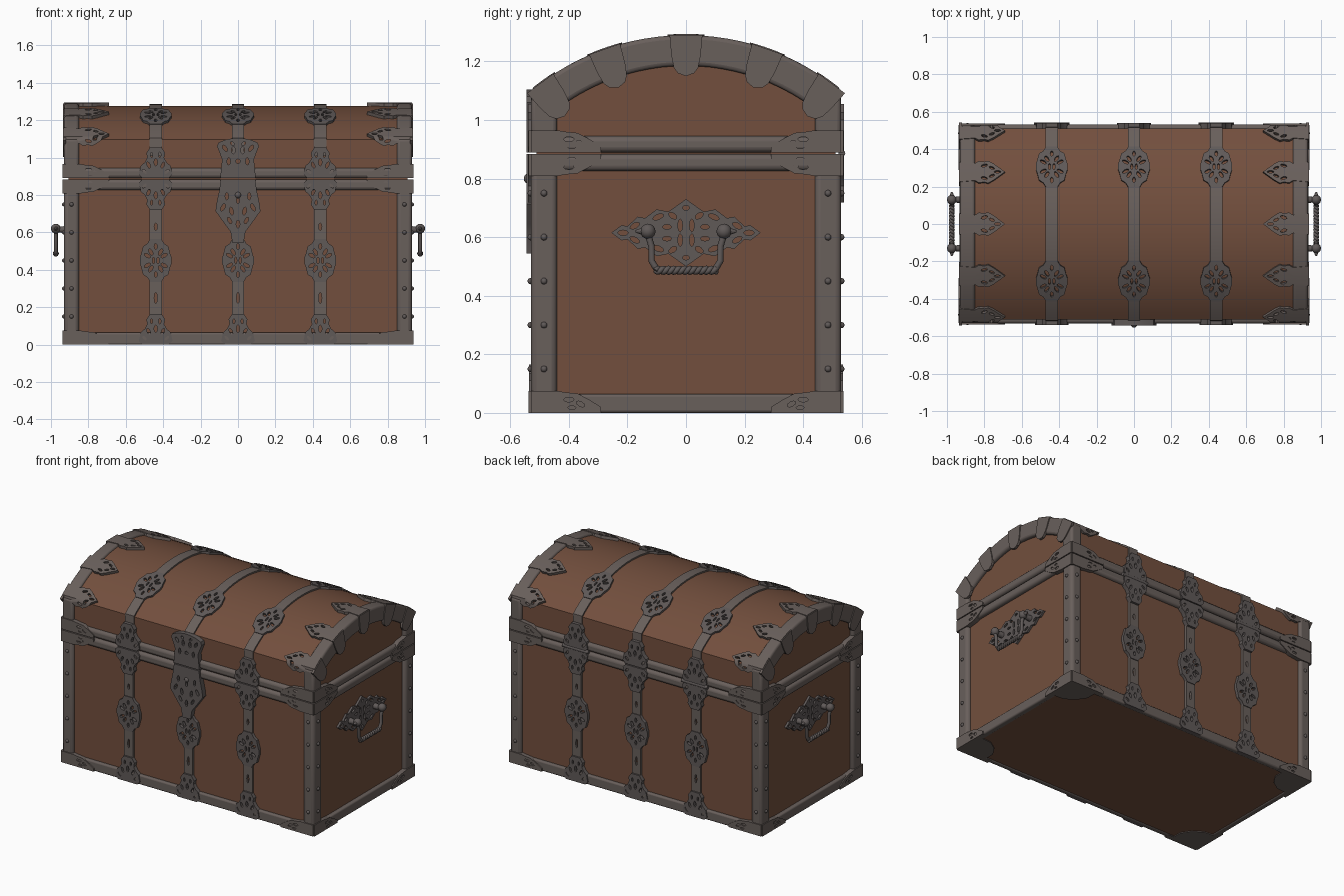
import bpy, bmesh, math
from mathutils import Vector, Matrix

cube = bpy.data.objects.get("Cube")
if cube:
    bpy.data.objects.remove(cube)


def material(name, r, g, b):
    m = bpy.data.materials.new(name)
    m.use_nodes = True
    m.diffuse_color = (r, g, b, 1)
    m.node_tree.nodes["Principled BSDF"].inputs["Base Color"].default_value = (r, g, b, 1)
    return m


WOOD = material("brown wood", .17, .078, .047)
IRON = material("grey iron", .14, .115, .105)
DARK = material("dark iron", .115, .1, .097)
X, Y, Z = Vector((1, 0, 0)), Vector((0, 1, 0)), Vector((0, 0, 1))
HX, HY, WX, WY = .93, .53, .905, .51      # half sizes of the ironwork and the wood
SEAM, RIM, RAIL = .887, .058, .065
R, CZ, WR = .834, .456, .82               # lid arch radius, centre height, wood radius
EDGE = WR * math.asin(WY / WR)            # arc length from crown to lid shoulder


def finish(name, bm, mat, bevel=0):
    bmesh.ops.recalc_face_normals(bm, faces=bm.faces)
    me = bpy.data.meshes.new(name)
    bm.to_mesh(me)
    bm.free()
    me.materials.append(mat)
    ob = bpy.data.objects.new(name, me)
    bpy.context.collection.objects.link(ob)
    if bevel:
        mod = ob.modifiers.new("rounded edges", "BEVEL")
        mod.width, mod.segments, mod.limit_method = bevel, 3, "ANGLE"
        mod.angle_limit = math.radians(40)
    return ob


def box(name, lo, hi, mat=IRON, bevel=.012):
    bm = bmesh.new()
    lo, hi = Vector(lo), Vector(hi)
    size = [abs(c) for c in hi - lo]
    bmesh.ops.create_cube(bm, size=1, matrix=Matrix.Translation((lo + hi) / 2) @ Matrix.Diagonal((*size, 1)))
    return finish(name, bm, mat, bevel)


def prism(name, pts, x0, x1, mat, bevel=0):
    bm = bmesh.new()
    face = bm.faces.new([bm.verts.new((x0, y, z)) for y, z in pts])
    new = bmesh.ops.extrude_face_region(bm, geom=[face])["geom"]
    bmesh.ops.translate(bm, verts=[v for v in new if isinstance(v, bmesh.types.BMVert)], vec=X * (x1 - x0))
    return finish(name, bm, mat, bevel)


def arc(r, a, n=24):
    return [(r * math.sin(t), CZ + r * math.cos(t)) for t in (a * (2 * i / n - 1) for i in range(n + 1))]


def ball(name, c, r, mat=DARK):
    bm = bmesh.new()
    bmesh.ops.create_uvsphere(bm, u_segments=12, v_segments=8, radius=r, matrix=Matrix.Translation(c))
    return finish(name, bm, mat)


def rod(name, a, b, r0, r1, mat=DARK):
    bm = bmesh.new()
    a, b = Vector(a), Vector(b)
    turn = (b - a).to_track_quat("Z", "Y").to_matrix().to_4x4()
    bmesh.ops.create_cone(bm, cap_ends=True, segments=12, radius1=r0, radius2=r1, depth=(b - a).length,
                          matrix=Matrix.Translation((a + b) / 2) @ turn)
    return finish(name, bm, mat)


def wire(name, pts, r):
    cu = bpy.data.curves.new(name, "CURVE")
    cu.dimensions, cu.bevel_depth, cu.bevel_resolution, cu.use_fill_caps = "3D", r, 2, True
    sp = cu.splines.new("POLY")
    sp.points.add(len(pts) - 1)
    for p, q in zip(sp.points, pts):
        p.co = (*q, 1)
    cu.materials.append(DARK)
    bpy.context.collection.objects.link(bpy.data.objects.new(name, cu))


# Placement of flat plates: on a wall, or wrapped over the lid and down its sides
def wall(o, u_dir, v_dir, n):
    return lambda u, v, h: Vector(o) + u_dir * u + v_dir * v + n * h


def lid_point(x, s, h):
    t = max(-EDGE, min(EDGE, s)) / WR
    if abs(s) > EDGE + 1e-4:
        side = math.copysign(1, s)
        return Vector((x, side * (WY + h), CZ + WR * math.cos(t) - (abs(s) - EDGE)))
    return Vector((x, (WR + h) * math.sin(t), CZ + (WR + h) * math.cos(t)))


def plate(name, prof, place, thick, holes=(), mat=DARK, half=False, bend=None):
    """Pierced plate; prof is (along, half width), holes are (along, across, long, short, turn)."""
    if half:
        loop = [(prof[0][0], 0)] + list(prof) + [(prof[-1][0], 0)]
    else:
        loop = list(prof) + [(u, -w) for u, w in reversed(prof) if w]
    loops = [loop]
    for u, v, a, b, turn in holes:
        for s in ((1, -1) if v and not half else (1,)):
            ring = [(a * math.cos(k * math.pi / 4), b * math.sin(k * math.pi / 4)) for k in range(8)]
            c, d = math.cos(turn * s), math.sin(turn * s)
            loops.append([(u + p * c - q * d, v * s + p * d + q * c) for p, q in ring])
    cu = bpy.data.curves.new(name, "CURVE")
    cu.dimensions, cu.fill_mode, cu.extrude = "2D", "BOTH", thick / 2
    for pts in loops:
        sp = cu.splines.new("POLY")
        sp.points.add(len(pts) - 1)
        for p, q in zip(sp.points, pts):
            p.co = (*q, 0, 1)
        sp.use_cyclic_u = True
    tmp = bpy.data.objects.new(name, cu)
    me = bpy.data.meshes.new_from_object(tmp)
    bm = bmesh.new()
    bm.from_mesh(me)
    bpy.data.objects.remove(tmp)
    bpy.data.curves.remove(cu)
    bpy.data.meshes.remove(me)
    bmesh.ops.remove_doubles(bm, verts=bm.verts, dist=1e-5)
    if bend:                               # extra cuts so the plate follows the arch
        axis, offset = bend
        for k in range(-14, 15):
            cut = max(-EDGE, min(EDGE, k * .05)) if abs(k) < 13 else k * .06
            bmesh.ops.bisect_plane(bm, geom=bm.verts[:] + bm.edges[:] + bm.faces[:],
                                   plane_co=axis * (cut - offset), plane_no=axis)
    for v in bm.verts:
        v.co = place(v.co.x, v.co.y, v.co.z + thick / 2)
    return finish(name, bm, mat)


# Ornament outlines and piercings
half_med = [(.115, .03), (.09, .045), (.075, .068), (.035, .078), (.015, .085)]
MEDAL = [(-u, w) for u, w in half_med] + half_med[::-1]
MEDAL_HOLES = [(.052 * math.cos(t), .052 * math.sin(t), .019, .009, t) for t in (math.pi * k / 6 for k in (1, 2, 4, 5))]
MEDAL_HOLES += [(s * .075, 0, .016, .008, 0) for s in (1, -1)] + [(0, .012, .018, .006, 0)]
FAN = [(0, .07), (.02, .09), (.065, .08), (.085, .058), (.11, .045), (.135, .05), (.165, .03)]
FAN_HOLES = [(.035, .06, .016, .008, .8), (.07, .038, .018, .008, .4), (.085, 0, .02, .009, 0), (.125, .022, .014, .006, 0)]
LEAF = [(0, .075), (.09, .075), (.12, .07), (.16, .066), (.2, .045), (.24, .02)]
LEAF_HOLES = [(.13, .045, .018, .008, 0), (.17, .03, .016, .008, -.5), (.14, .018, .014, .006, 0)]
FINGER = [(0, .055), (.08, .048), (.1, .06), (.13, .056), (.15, .062), (.18, .045), (.2, .03), (.24, 0)]
FINGER_HOLES = [(.13, .035, .018, .008, .3), (.17, .022, .016, .007, -.4), (.2, 0, .018, .007, 0)]
STRAP_W = .033

# Wooden chest and arched lid
box("body", (-WX, -WY, .005), (WX, WY, SEAM), WOOD, 0)
prism("lid", [(-WY, SEAM)] + arc(WR, EDGE / WR) + [(WY, SEAM)], -WX, WX, WOOD)

# Rims on both sides of the seam
for name, lo, hi in (("body_rim", SEAM - RIM - .003, SEAM - .003), ("lid_rim", SEAM + .003, SEAM + RIM)):
    box(name, (-HX - .002, -HY - .002, lo), (HX + .002, HY + .002, hi), bevel=.018)

# Bottom rails
for s in (1, -1):
    box("long_bottom_rail", (-HX, s * .495, 0), (HX, s * HY, RAIL), bevel=.01)
    box("short_bottom_rail", (s * .89, -HY, 0), (s * HX, HY, RAIL), bevel=.01)

# Corner posts, rivets and corner leaves
for sx in (1, -1):
    for sy in (1, -1):
        box("corner_post", (sx * .85, sy * .44, .003), (sx * HX, sy * HY, SEAM - .01), bevel=.02)
        box("lid_corner_post", (sx * .85, sy * .44, SEAM + .01), (sx * HX, sy * HY, 1.1), bevel=.015)
        for k in range(1, 6):
            ball("rivet", (sx * HX, sy * .485, .15 * k), .011)
            ball("rivet", (sx * .89, sy * HY, .15 * k), .011)
        for z, dz in ((SEAM - .003, -1), (SEAM + .003, 1), (0, 1)):
            plate("long_side_corner_leaf", LEAF, wall((sx * HX, sy * .5, z), X * -sx, Z * dz, Y * sy), .037,
                  LEAF_HOLES, IRON, True)
            plate("end_corner_leaf", LEAF, wall((sx * .9, sy * HY, z), Y * -sy, Z * dz, X * sx), .037,
                  LEAF_HOLES, IRON, True)
        plate("foot_plate", [(0, .2), (.1, .19), (.16, .15), (.2, .09)],
              wall((sx * HX, sy * HY, 0), X * -sx, Y * -sy, Z), .006, mat=IRON, half=True)

# Arched end bands with collars and fingers reaching over the lid
for sx in (1, -1):
    a = math.asin(HY / R)
    prism("end_arch", arc(R, a) + arc(R - .105, a)[::-1], sx * .85, sx * HX, IRON, .014)
    for t in (-.64, -.34, 0, .34, .64):
        out = Y * math.sin(t) + Z * math.cos(t)
        plate("arch_collar", [(0, .056), (.07, .05), (.11, .042), (.13, .028), (.14, 0)],
              wall(Z * CZ + out * R + X * sx * (HX - .01), -out, Y * math.cos(t) - Z * math.sin(t), X * sx), .016,
              mat=IRON)
        plate("lid_finger", FINGER, lambda u, v, h: lid_point(sx * (HX - u), v + t * WR, h), .018,
              FINGER_HOLES, IRON, bend=(Y, t * WR))

# Three straps around the chest, with pierced medallions
for x in (-.44, 0, .44):
    for lo, hi in ((-.215, .215), (.42, .64), (-.64, -.42)):
        plate("lid_strap", [(lo, STRAP_W), (hi, STRAP_W)], lambda u, v, h: lid_point(x + v, u, h), .01,
              mat=IRON, bend=(X, 0))
    for sy in (1, -1):
        plate("lid_medallion", MEDAL, lambda u, v, h: lid_point(x + v, u + sy * .31, h), .014,
              MEDAL_HOLES, bend=(X, sy * .31))
        side = lambda z: wall((x, sy * WY, z), Z, X, Y * sy)
        down = wall((x, sy * WY, SEAM - .003), -Z, X, Y * sy)
        plate("lower_strap", [(.14, STRAP_W), (.345, STRAP_W)], side(0), .015, [(.25, 0, .03, .008, 0)], IRON)
        plate("wall_medallion", MEDAL, side(.45), .02, MEDAL_HOLES)
        plate("bottom_fan", FAN, side(0), .026, FAN_HOLES)
        if x or sy > 0:
            plate("upper_strap", [(.555, STRAP_W), (.74, STRAP_W)], side(0), .015, [(.63, 0, .02, .008, 0)], IRON)
            plate("body_fan", FAN, down, .03, FAN_HOLES)
            plate("lid_fan", FAN, side(SEAM + .003), .03, FAN_HOLES)
    if x:
        rod("hinge_barrel", (x - .095, HY + .002, SEAM), (x + .095, HY + .002, SEAM), .012, .012)

# Lock plates at the front
front = lambda z, d: wall((0, -WY, z), Z * d, X, -Y)
plate("lock_hasp", [(0, .095), (.1, .085), (.14, .1), (.17, .112), (.19, .105), (.205, .07), (.215, .02)],
      front(SEAM + .003, 1), .034, [(.16, .07, .02, .01, .6), (.15, .025, .02, .01, 0), (.09, .05, .02, .009, 0),
                                    (.185, .03, .012, .008, 1), (.09, 0, .012, .012, 0)])
plate("lock_plate", [(0, .092), (.06, .1), (.13, .115), (.17, .12), (.24, .07), (.28, .04), (.34, .03)],
      front(SEAM - .003, -1), .034, [(.15, .08, .022, .01, .5), (.17, .035, .022, .01, -.2), (.22, .045, .02, .009, -.5),
                                     (.09, .06, .02, .009, 0), (.24, 0, .022, .01, 0), (.11, 0, .02, .008, 0)])
ball("lock_stud", (0, -WY - .026, .8), .018)

# Pierced end plates with drop handles
quarter = [(.255, 0), (.22, .026), (.2, .022), (.165, .055), (.14, .05), (.1, .08), (.06, .072), (.035, .09)]
LOZENGE = [(-u, w) for u, w in quarter] + [(0, .115)] + quarter[::-1]
for sx in (1, -1):
    holes = [(0, .085, .012, .008, 0)]
    for s in (1, -1):
        holes += [(s * .215, 0, .018, .009, 0), (s * .175, .024, .018, .009, s * -.5), (s * .02, .025, .008, .022, 0),
                  (s * .095, .054, .02, .009, s * -.4), (s * .045, .058, .016, .009, s * .6), (s * .065, .02, .016, .008, 0)]
    plate("handle_plate", LOZENGE, wall((sx * WX, 0, .615), Y, Z, X * sx), .014, holes)
    for sy in (1, -1):
        rod("handle_post", (sx * WX, sy * .13, .615), (sx * .97, sy * .13, .615), .022, .013)
        ball("handle_knob", (sx * .974, sy * .13, .62), .026)
        rod("handle_finial", (sx * .974, sy * .145, .62), (sx * .974, sy * .172, .62), .014, .004)
        wire("handle_arm", [(sx * .974, sy * y, z) for y, z in ((.13, .61), (.118, .57), (.118, .52), (.1, .49))], .011)
    for phase in (0, math.pi):
        wire("twisted_grip", [(sx * .974 + .007 * math.cos(k * .6 + phase), -.105 + .0035 * k,
                               .487 + .007 * math.sin(k * .6 + phase)) for k in range(61)], .009)

# Smooth shading with crisp edges
bpy.ops.object.select_all(action="DESELECT")
for ob in bpy.context.scene.objects:
    if ob.type == "MESH":
        ob.select_set(True)
        bpy.context.view_layer.objects.active = ob
bpy.ops.object.shade_smooth_by_angle(angle=math.radians(35))
